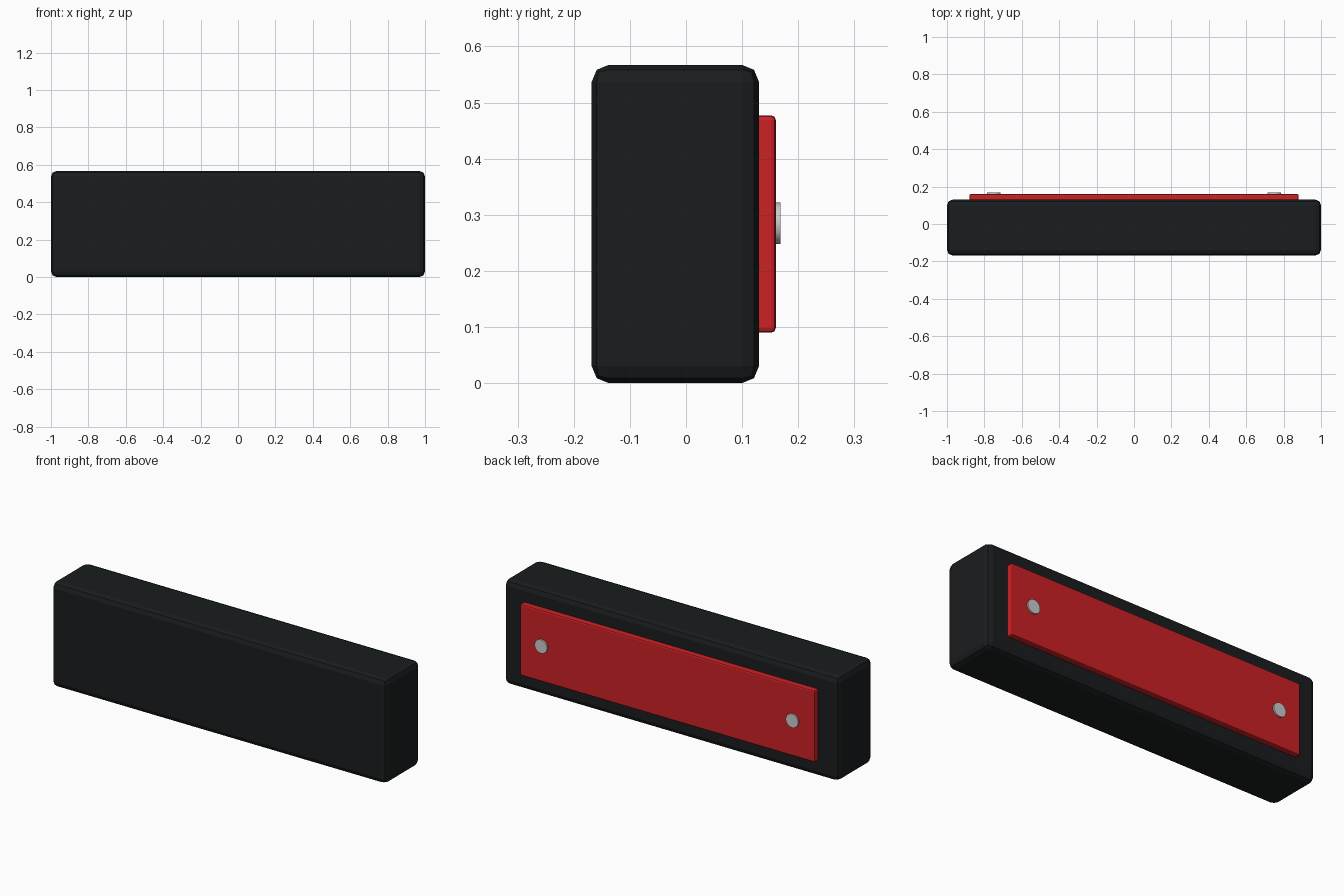
import bpy
from math import pi

if "Cube" in bpy.data.objects:
    bpy.data.objects.remove(bpy.data.objects["Cube"])

ZC = 0.2835  # shared centre height


def material(name, rgb):
    m = bpy.data.materials.new(name)
    m.diffuse_color = (*rgb, 1)
    m.use_nodes = True
    m.node_tree.nodes["Principled BSDF"].inputs["Base Color"].default_value = m.diffuse_color
    return m


def finish(ob, name, mat, bevel, segments):
    ob.name = name
    if mat:
        ob.data.materials.append(mat)
    b = ob.modifiers.new("edge_bevel", 'BEVEL')
    b.width = bevel
    b.segments = segments
    b.limit_method = 'ANGLE'
    return ob


def box(name, size, y0, y1, mat, bevel):
    bpy.ops.mesh.primitive_cube_add(size=1, location=(0, (y0 + y1) / 2, ZC))
    ob = bpy.context.object
    ob.scale = (size[0], y1 - y0, size[1])
    bpy.ops.object.transform_apply(location=False, rotation=False, scale=True)
    return finish(ob, name, mat, bevel, 2)


black = material("black_casing", (0.01, 0.012, 0.013))
red = material("red_panel", (0.6, 0.015, 0.018))

# Main block
box("body", (2.0, 0.567), -0.168, 0.13, black, 0.03)

# Raised plate on the back
box("back_plate", (1.76, 0.387), 0.11, 0.16, red, 0.008)

# Mounting studs at both ends of the plate
for side, x in (("left", -0.75), ("right", 0.75)):
    bpy.ops.mesh.primitive_cylinder_add(
        vertices=24, radius=0.037, depth=0.028,
        location=(x, 0.154, ZC + 0.001), rotation=(pi / 2, 0, 0))
    stud = bpy.context.object
    stud.name = "stud_" + side
    bpy.ops.object.shade_smooth_by_angle()
